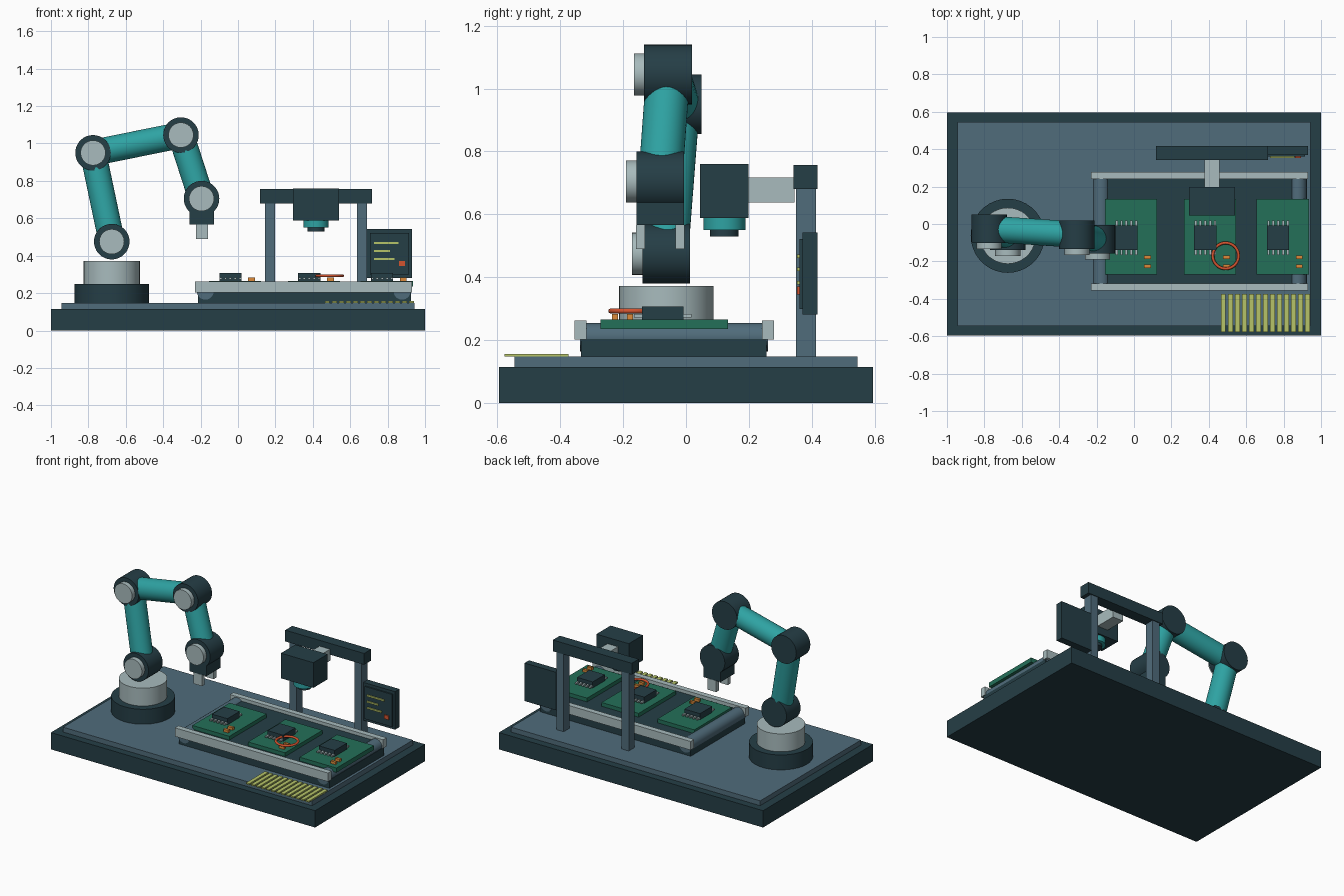
import bpy, math
from mathutils import Vector

if "Cube" in bpy.data.objects:
    bpy.data.objects.remove(bpy.data.objects["Cube"], do_unlink=True)


def material(name, hexcode):
    rgb = [int(hexcode[i:i + 2], 16) / 255 for i in (0, 2, 4)]
    col = [c / 12.92 if c < 0.04 else ((c + 0.055) / 1.055) ** 2.4 for c in rgb] + [1]
    m = bpy.data.materials.new(name)
    m.use_nodes = True
    m.diffuse_color = col
    m.node_tree.nodes["Principled BSDF"].inputs["Base Color"].default_value = col
    return m


DARK = material("dark slate", "253E46")
STEEL = material("blue steel", "506C7B")
LIGHT = material("pale grey", "A8BBBD")
TEAL = material("teal", "2EA3A3")
GREEN = material("board green", "247059")
YELLOW = material("lime yellow", "B6C468")
ORANGE = material("orange", "DC8A3A")
RED = material("signal red", "D2532F")


def finish(name, mat):
    ob = bpy.context.object
    ob.name = name
    ob.data.materials.append(mat)
    return ob


def box(name, mat, x, y, z):
    """Box from (min, max) ranges on each axis."""
    bpy.ops.mesh.primitive_cube_add(size=1, location=[sum(r) / 2 for r in (x, y, z)])
    ob = finish(name, mat)
    ob.scale = [r[1] - r[0] for r in (x, y, z)]
    bpy.ops.object.transform_apply(location=False, rotation=False, scale=True)
    return ob


def rod(name, mat, a, b, r):
    """Smooth cylinder from point a to point b."""
    a, b = Vector(a), Vector(b)
    d = b - a
    bpy.ops.mesh.primitive_cylinder_add(vertices=36, radius=r, depth=d.length, location=(a + b) / 2)
    ob = finish(name, mat)
    ob.rotation_euler = d.to_track_quat('Z', 'Y').to_euler()
    bpy.ops.object.shade_smooth_by_angle(angle=math.radians(40))
    return ob


def around(c, size):
    return (c - size / 2, c + size / 2)


# Work table
box("table_base", DARK, (-1, 1), (-0.595, 0.595), (0, 0.115))
box("table_top", STEEL, (-0.943, 0.943), (-0.545, 0.545), (0.115, 0.148))

# Robot pedestal
PX, PY = -0.675, -0.063
rod("arm_pedestal", DARK, (PX, PY, 0.148), (PX, PY, 0.25), 0.198)
rod("arm_turntable", LIGHT, (PX, PY, 0.25), (PX, PY, 0.372), 0.15)

# Robot joints with front caps, joined by links
joints = [Vector(p) for p in ((PX, -0.063, 0.475), (-0.775, -0.026, 0.95),
                              (-0.305, -0.057, 1.045), (-0.195, -0.082, 0.705))]
for i, p in enumerate(joints):
    half, cap = Vector((0, 0.076, 0)), Vector((0, 0.108, 0))
    rod(f"arm_joint_{i}", DARK, p + half, p - half, 0.095)
    rod(f"joint_cap_{i}", LIGHT, p - half, p - cap, 0.067)
for i in range(3):
    rod(f"arm_link_{i}", TEAL, joints[i], joints[i + 1], 0.07)

# Gripper
box("gripper_body", DARK, around(-0.193, 0.13), around(-0.082, 0.152), (0.567, 0.69))
for side in (-1, 1):
    box("gripper_finger", LIGHT, around(-0.193, 0.064), around(-0.082 + side * 0.063, 0.028),
        (0.49, 0.567))

# Conveyor
box("conveyor_base", DARK, (-0.215, 0.925), (-0.333, 0.256), (0.148, 0.204))
box("conveyor_belt", DARK, (-0.175, 0.877), (-0.318, 0.242), (0.204, 0.24))
for x in (-0.175, 0.877):
    rod("conveyor_roller", STEEL, (x, -0.337, 0.21), (x, 0.26, 0.21), 0.045)
for y in (-0.336, 0.26):
    box("conveyor_rail", LIGHT, (-0.23, 0.93), around(y, 0.038), (0.203, 0.262))

# Circuit boards with chip, pins and small components
for bx in (-0.016, 0.406, 0.796):
    box("circuit_board", GREEN, around(bx, 0.28), around(-0.069, 0.404), (0.235, 0.266))
    cx, cy = bx - 0.025, -0.074
    box("chip", DARK, around(cx, 0.118), around(cy, 0.132), (0.266, 0.308))
    for side in (-1, 1):
        for k in range(-2, 3):
            box("chip_pin", LIGHT, around(cx + k * 0.026, 0.013),
                around(cy + side * 0.077, 0.03), (0.272, 0.283))
    for y in (-0.178, -0.226):
        box("component", ORANGE, around(bx + 0.088, 0.02), around(y, 0.018), (0.266, 0.283))
        for side in (-1, 1):
            box("component_end", ORANGE, around(bx + 0.088 + side * 0.014, 0.008),
                around(y, 0.02), (0.266, 0.284))

# Inspection ring over the middle board
bpy.ops.mesh.primitive_torus_add(major_segments=40, minor_segments=10, major_radius=0.069,
                                 minor_radius=0.008, location=(0.49, -0.17, 0.293))
finish("target_ring", RED)
bpy.ops.object.shade_smooth_by_angle(angle=math.radians(60))

# Marking strips at the front edge
for k in range(13):
    box("floor_strip", YELLOW, around(0.478 + k * 0.0375, 0.025), (-0.577, -0.373), (0.148, 0.157))

# Camera gantry
for x in (0.171, 0.664):
    box("gantry_post", STEEL, around(x, 0.054), (0.35, 0.413), (0.148, 0.69))
box("gantry_beam", DARK, (0.118, 0.716), (0.342, 0.418), (0.68, 0.757))
box("camera_arm", LIGHT, around(0.417, 0.08), (0.19, 0.345), (0.638, 0.717))
box("camera_body", DARK, around(0.417, 0.245), (0.045, 0.198), (0.588, 0.76))
rod("camera_lens", TEAL, (0.417, 0.122, 0.59), (0.417, 0.122, 0.55), 0.067)
rod("lens_tip", DARK, (0.417, 0.122, 0.55), (0.417, 0.122, 0.53), 0.045)

# Monitor with readout lines and warning light
box("monitor", DARK, (0.69, 0.93), (0.37, 0.418), (0.282, 0.542))
box("monitor_screen", DARK, (0.706, 0.914), (0.361, 0.37), (0.3, 0.522))
for z, length in ((0.467, 0.13), (0.425, 0.085), (0.383, 0.11)):
    box("readout_line", YELLOW, (0.727, 0.727 + length), (0.353, 0.361), around(z, 0.011))
box("warning_light", RED, around(0.876, 0.032), (0.353, 0.361), around(0.358, 0.026))
